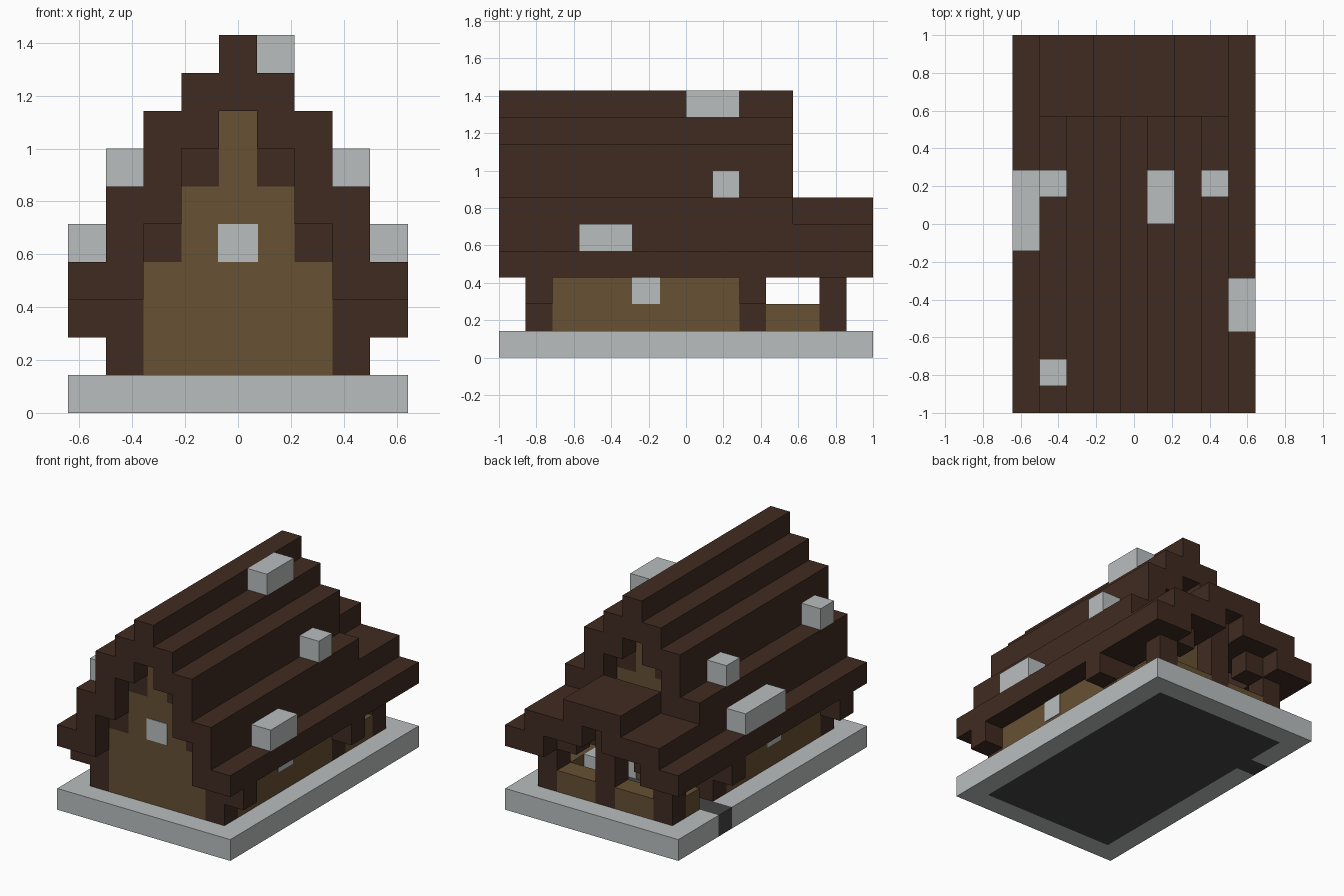
import bpy, bmesh

cube = bpy.data.objects.get("Cube")
if cube:
    bpy.data.objects.remove(cube, do_unlink=True)

U = 1 / 7  # one block


def material(name, r, g, b):
    m = bpy.data.materials.new(name)
    m.use_nodes = True
    m.diffuse_color = (r, g, b, 1)
    bsdf = m.node_tree.nodes["Principled BSDF"]
    bsdf.inputs["Base Color"].default_value = (r, g, b, 1)
    bsdf.inputs["Roughness"].default_value = 0.9
    return m


stone = material("pale_stone", 0.49, 0.515, 0.515)
timber = material("dark_timber", 0.051, 0.024, 0.015)
plank = material("tan_plank", 0.135, 0.082, 0.033)
slate = material("dark_slate", 0.06, 0.06, 0.06)


def prism(name, outline, y0, y1, mat):
    """Extrude an x-z outline (in blocks) from row y0 to row y1."""
    bm = bmesh.new()
    verts = [bm.verts.new((x * U, (y0 - 7) * U, z * U)) for x, z in outline]
    face = bm.faces.new(verts)
    ext = bmesh.ops.extrude_face_region(bm, geom=[face])
    moved = [v for v in ext["geom"] if isinstance(v, bmesh.types.BMVert)]
    bmesh.ops.translate(bm, verts=moved, vec=(0, (y1 - y0) * U, 0))
    bmesh.ops.recalc_face_normals(bm, faces=bm.faces)
    mesh = bpy.data.meshes.new(name)
    bm.to_mesh(mesh)
    bm.free()
    mesh.materials.append(mat)
    obj = bpy.data.objects.new(name, mesh)
    bpy.context.collection.objects.link(obj)
    return obj


def symmetric(half):
    return half + [(-x, z) for x, z in reversed(half)]


def block(name, x, y, z, mat, size=(1, 1, 1), grow=0):
    """Box centred across x, starting at row y and level z."""
    w, d, h = size
    a, b = x - w / 2 - grow, x + w / 2 + grow
    return prism(name, [(a, z), (b, z), (b, z + h), (a, z + h)],
                 y - grow, y + d + grow, mat)


# Stone plinth ring around a dark floor, with a dark entry step on one side
block("plinth_front", 0, 0, 0, stone, (9, 1, 1))
block("plinth_back", 0, 13, 0, stone, (9, 1, 1))
block("plinth_left", 4, 1, 0, stone, (1, 12, 1))
block("plinth_right_front", -4, 1, 0, stone, (1, 9, 1))
block("plinth_right_back", -4, 11, 0, stone, (1, 2, 1))
block("entry_step", -4, 10, 0, slate)
block("floor", 0, 1, 0, slate, (7, 12, 1))

# Stepped main roof and lower porch roof
roof = [(.5, 10), (.5, 9), (1.5, 9), (1.5, 8), (2.5, 8), (2.5, 6), (3.5, 6),
        (3.5, 4), (4.5, 4), (4.5, 3), (2.5, 3), (2.5, 5), (1.5, 5),
        (1.5, 7), (.5, 7), (.5, 8)]
prism("main_roof", symmetric(roof), 0, 11, timber)
porch = [(1.5, 6), (1.5, 5), (3.5, 5), (3.5, 4), (4.5, 4), (4.5, 3),
         (2.5, 3), (2.5, 4), (.5, 4), (.5, 5)]
prism("porch_roof", symmetric(porch), 11, 14, timber)

# Gable walls with their timber frames
gable = [(.5, 8), (.5, 6), (1.5, 6), (1.5, 4), (2.5, 4), (2.5, 1)]
for end, row in (("front", 1), ("back", 9)):
    prism(end + "_wall", symmetric(gable), row, row + 1, plank)
    for side, s in (("left", 1), ("right", -1)):
        tag = f"{end}_{side}_"
        block(tag + "post", 3 * s, row, 1, timber, (1, 1, 2))
        block(tag + "bracket", 4 * s, row, 2, timber)
        block(tag + "lower_brace", 2 * s, row, 4, timber)
        block(tag + "upper_brace", s, row, 6, timber)

# Side walls, windows and porch frame
for side, s in (("left", 1), ("right", -1)):
    block(side + "_wall", 3 * s, 2, 1, plank, (1, 7, 2))
    block(side + "_window", 3 * s, 5, 2, stone, grow=0.03)
    block(side + "_porch_post", 3 * s, 12, 1, timber, (1, 1, 2))
    block(side + "_porch_brace", 2 * s, 12, 3, timber)
    block(side + "_back_rail", 1.5 * s, 12, 1, plank, (2, 1, 1))
block("front_window", 0, 1, 4, stone, grow=0.03)
block("back_window", 1, 9, 1, stone, grow=0.03)
block("middle_porch_post", 0, 12, 1, timber, (1, 1, 4))
block("left_side_rail", 3, 10, 1, plank, (1, 2, 1))
block("right_side_rail", -3, 11, 1, plank)
block("porch_table", 2, 10, 1, stone)

# Pale stones resting on the roof steps: x, row, level, length
for n, (x, y, z, length) in enumerate([(1, 7, 9, 2), (3, 8, 6, 1), (4, 3, 4, 2),
                                       (-4, 6, 4, 3), (-3, 8, 6, 1), (-3, 1, 6, 1)]):
    block(f"roof_stone_{n + 1}", x, y, z, stone, (1, length, 1))
